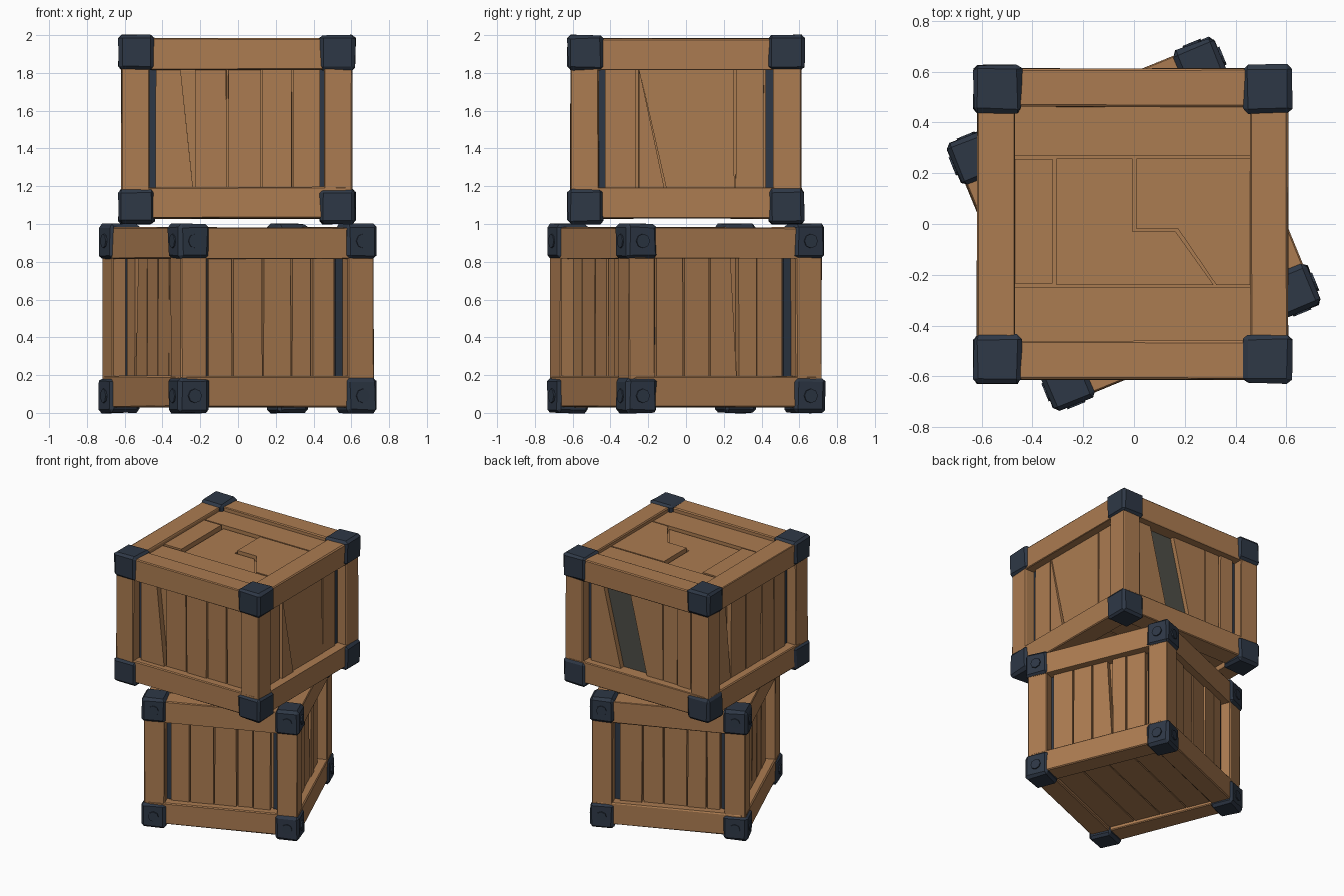
import bpy, bmesh, random
from math import radians, pi, cos, sin
from mathutils import Matrix, Vector

random.seed(4)
if "Cube" in bpy.data.objects:
    bpy.data.objects.remove(bpy.data.objects["Cube"], do_unlink=True)


def material(name, rgb):
    m = bpy.data.materials.new(name)
    m.use_nodes = True
    m.diffuse_color = (*rgb, 1)
    m.node_tree.nodes["Principled BSDF"].inputs["Base Color"].default_value = (*rgb, 1)
    return m


WOOD = material("warm_wood", (0.41, 0.20, 0.082))
METAL = material("dark_blue_metal", (0.027, 0.039, 0.061))
GREY = material("weathered_grey_wood", (0.075, 0.075, 0.062))


def prism(name, outline, w0, w1, matrix, mat, bevel=0.0, jitter=0.0):
    """Extrude a flat outline between two depths, then place it."""
    bm = bmesh.new()
    low = [bm.verts.new((u, v, w0)) for u, v in outline]
    high = [bm.verts.new((u, v, w1)) for u, v in outline]
    bm.faces.new(low[::-1])
    bm.faces.new(high)
    n = len(outline)
    for i in range(n):
        j = (i + 1) % n
        bm.faces.new((low[i], low[j], high[j], high[i]))
    if bevel:
        bmesh.ops.bevel(bm, geom=bm.edges[:], offset=bevel, segments=1, affect='EDGES')
    for v in bm.verts:
        v.co += Vector([random.uniform(-jitter, jitter) for _ in range(3)])
    bm.transform(matrix)
    bmesh.ops.recalc_face_normals(bm, faces=bm.faces[:])
    mesh = bpy.data.meshes.new(name)
    bm.to_mesh(mesh)
    bm.free()
    mesh.materials.append(mat)
    ob = bpy.data.objects.new(name, mesh)
    bpy.context.collection.objects.link(ob)
    return ob


def rect(u0, u1, v0, v1):
    return [(u0, v0), (u1, v0), (u1, v1), (u0, v1)]


def side(k):
    """Face frame: u to the right, v up, w outward; 0 front, 1 +x, 2 back, 3 -x."""
    return Matrix.Rotation(k * pi / 2, 4, 'Z') @ Matrix.Rotation(pi / 2, 4, 'X')


def crate(label, base, half, block, planks, bolts):
    beam = half - 0.015           # outer face of the timber frame
    inner = beam - 0.15           # inner edge of the timber frame
    face = beam - 0.055           # outer face of the planks
    core = face - 0.04
    prism(label + "_inner_box", rect(-core, core, -core, core), -0.41, 0.41, base, WOOD)
    for k in range(4):
        m = base @ side(k)
        # Rails and corner post
        for tag, v0, v1 in (("lower", -0.47, -0.305), ("upper", 0.315, 0.482)):
            prism(f"{label}_{tag}_rail_{k}", rect(-beam + 0.03, beam - 0.03, v0, v1),
                  inner, beam, m, WOOD, 0.006, 0.003)
        prism(f"{label}_post_{k}", rect(-beam, -inner, -0.42, 0.42),
              inner, beam, m, WOOD, 0.006, 0.002)
        # Dark liners in the gaps beside the posts
        for s in (-1, 1):
            prism(f"{label}_gap_liner_{k}", rect(s * inner - 0.04, s * inner + 0.04, -0.4, 0.4),
                  core - 0.02, face - 0.02, m, METAL)
        # Corner blocks with small bolt heads
        for tag, s in (("lower", -1), ("upper", 1)):
            v0, v1 = sorted((s * 0.315, s * 0.5))
            prism(f"{label}_{tag}_corner_block_{k}", rect(-half, block - half, v0, v1),
                  half - block, half, m, METAL, 0.018, 0.004)
            if bolts:
                for mm, sgn in ((m, -1), (base @ side(k - 1), 1)):
                    c = sgn * (half - block / 2)
                    ring = [(c + 0.038 * cos(a * pi / 4), s * 0.41 + 0.038 * sin(a * pi / 4))
                            for a in range(8)]
                    prism(f"{label}_bolt_head", ring, half - 0.02, half + 0.008, mm, METAL)
        # Side planks: (bottom left, bottom right, top left, top right)
        for i, (a, b, c, d) in enumerate(planks[k]):
            prism(f"{label}_plank_{k}_{i}", [(a, -0.33), (b, -0.33), (d, 0.33), (c, 0.33)],
                  core - 0.01, face + random.uniform(-0.01, 0.006), m, WOOD, 0.0, 0.002)


def even(edges, gap=0.005):
    return [(a + gap, b - gap, a + gap, b - gap) for a, b in zip(edges, edges[1:])]


# Upper crate
top = Matrix.Translation((-0.006, 0, 1.5))
front = [(-0.43, -0.23, -0.43, -0.30)] + even([-0.225, -0.05, 0.13, 0.295, 0.445])
right = [(-0.43, -0.27, -0.43, -0.27), (-0.10, 0.255, -0.25, 0.255),
         (-0.25, -0.11, -0.25, -0.25), (0.265, 0.41, 0.265, 0.41)]
back = [(-0.43, -0.17, -0.43, -0.33), (0.05, 0.18, -0.11, 0.18)] + even([0.18, 0.31, 0.43])
left = [(-0.43, -0.25, -0.43, -0.32)] + even([-0.25, -0.06, 0.13, 0.28, 0.42])
crate("upper_crate", top, 0.627, 0.19, [front, right, back, left], False)
prism("diagonal_grey_board", [(-0.17, -0.33), (0.05, -0.33), (-0.11, 0.33), (-0.33, 0.33)],
      0.45, 0.518, top @ side(2), GREY)

# Lid boards of the upper crate
lid = [(rect(-0.47, 0.47, 0.268, 0.47), 0.452),
       (rect(-0.47, 0.47, -0.47, -0.25), 0.45),
       (rect(-0.47, -0.315, -0.235, 0.255), 0.455),
       ([(-0.3, -0.24), (0.32, -0.24), (0.17, -0.03), (0.0, -0.03), (0.0, 0.258), (-0.3, 0.258)], 0.43),
       ([(0.015, -0.02), (0.18, -0.02), (0.33, -0.24), (0.47, -0.24), (0.47, 0.258), (0.015, 0.258)], 0.452)]
for i, (outline, height) in enumerate(lid):
    prism(f"upper_crate_lid_board_{i}", outline, 0.4, height, top, WOOD)

# Lower crate, turned under the upper one
low = Matrix.Translation((0, 0, 0.5)) @ Matrix.Rotation(radians(22.3), 4, 'Z')
walls = [even([-0.375, -0.235, -0.06, 0.105, 0.22, 0.35]),
         even([-0.38, -0.22, -0.07, 0.09, 0.2, 0.35]),
         even([-0.37, -0.2, -0.05, 0.12, 0.26, 0.36]),
         even([-0.36, -0.24, -0.07, 0.08, 0.23, 0.37])]
walls[1][2] = (-0.065, 0.085, -0.065, 0.05)
walls[3][1] = (-0.235, -0.075, -0.2, -0.075)
crate("lower_crate", low, 0.568, 0.175, walls, True)

# Floor boards of both crates and lid boards of the lower one
flip = Matrix.Rotation(pi, 4, 'X')
for label, m, r in (("upper_crate_floor", top @ flip, 0.47),
                    ("lower_crate_floor", low @ flip, 0.41),
                    ("lower_crate_lid", low, 0.41)):
    for i in range(4):
        a = -r + i * r / 2
        prism(f"{label}_board_{i}", rect(-r, r, a + 0.005, a + r / 2 - 0.005),
              0.4, 0.44 + random.uniform(-0.008, 0.008), m, WOOD)
